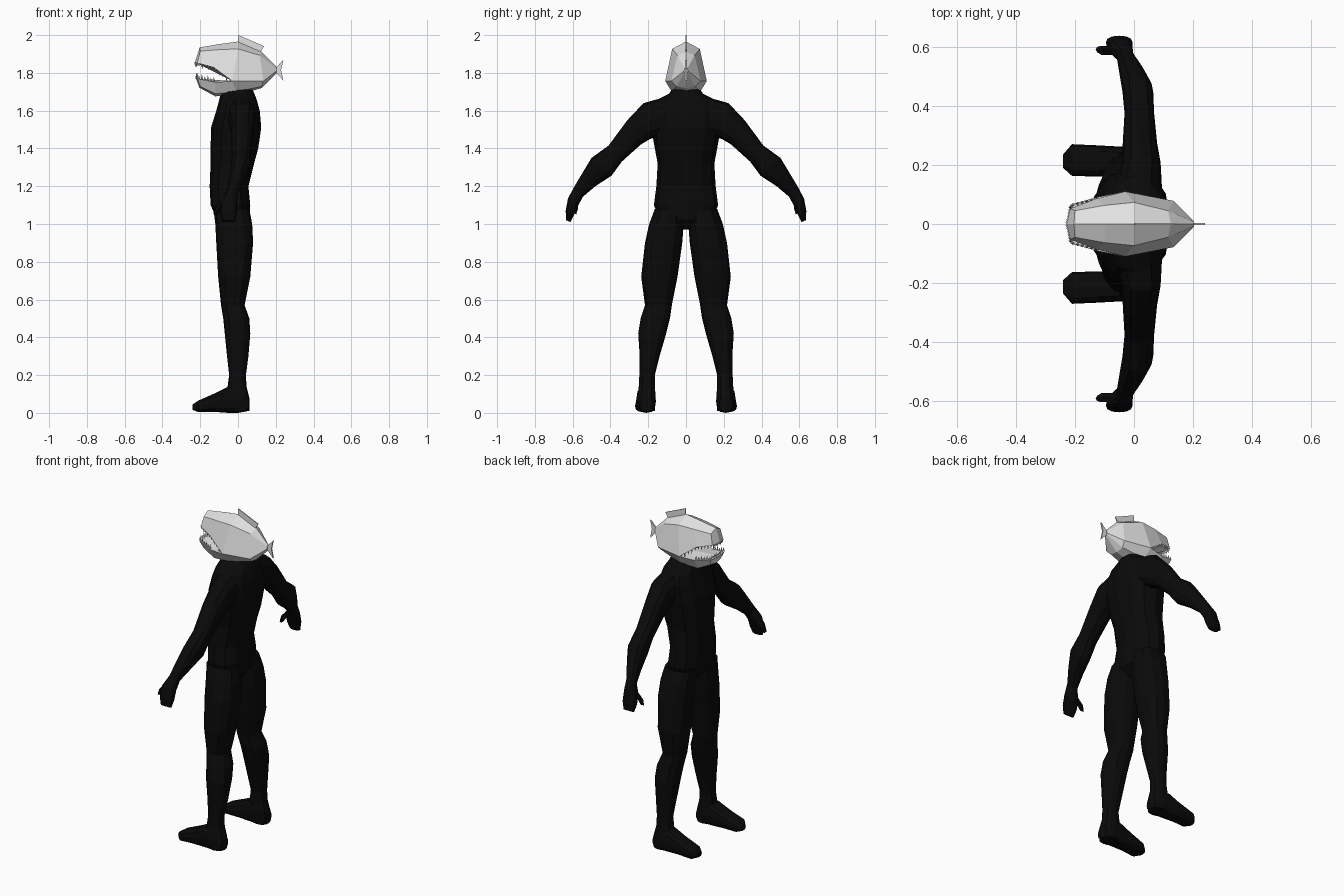
import bpy
import bmesh
import math
from mathutils import Vector

old_cube = bpy.data.objects.get("Cube")
if old_cube:
    bpy.data.objects.remove(old_cube, do_unlink=True)


def make_material(name, value):
    mat = bpy.data.materials.new(name)
    mat.use_nodes = True
    colour = (value, value, value, 1)
    mat.diffuse_color = colour
    shader = next(n for n in mat.node_tree.nodes if n.type == "BSDF_PRINCIPLED")
    shader.inputs["Base Color"].default_value = colour
    shader.inputs["Roughness"].default_value = 0.8
    return mat


black = make_material("suit black", 0.003)
grey = make_material("fish grey", 0.75)
white = make_material("tooth white", 0.85)


def finish(bm, name, mat, mirrored=False):
    """Turn a bmesh into a flat shaded object, optionally mirrored across y."""
    bmesh.ops.remove_doubles(bm, verts=bm.verts, dist=0.0005)
    bmesh.ops.recalc_face_normals(bm, faces=bm.faces)
    mesh = bpy.data.meshes.new(name)
    bm.to_mesh(mesh)
    bm.free()
    mesh.materials.append(mat)
    obj = bpy.data.objects.new(name, mesh)
    bpy.context.collection.objects.link(obj)
    if mirrored:
        mirror = obj.modifiers.new("Mirror", "MIRROR")
        mirror.use_axis = (False, True, False)
        mirror.use_clip = True
    return obj


def loft(name, rings, mirrored=False, sides=12, power=0.85):
    """Skin rounded sections, each given as centre, half axis u, half axis v."""
    def bulge(value):
        return math.copysign(abs(value) ** power, value)

    bm = bmesh.new()
    loops = []
    for centre, u, v in rings:
        loop = []
        for i in range(sides):
            angle = math.tau * i / sides
            point = centre + u * bulge(math.cos(angle)) + v * bulge(math.sin(angle))
            loop.append(bm.verts.new(point))
        loops.append(loop)
    for lower, upper in zip(loops, loops[1:]):
        for i in range(sides):
            j = (i + 1) % sides
            bm.faces.new((lower[i], lower[j], upper[j], upper[i]))
    bm.faces.new(loops[0])
    bm.faces.new(loops[-1])
    return finish(bm, name, black, mirrored)


def level_ring(z, x0, x1, y0, y1):
    return (Vector(((x0 + x1) / 2, (y0 + y1) / 2, z)),
            Vector(((x1 - x0) / 2, 0, 0)), Vector((0, (y1 - y0) / 2, 0)))


def upright_ring(x, y0, y1, z0, z1):
    return (Vector((x, (y0 + y1) / 2, (z0 + z1) / 2)),
            Vector((0, (y1 - y0) / 2, 0)), Vector((0, 0, (z1 - z0) / 2)))


def limb_ring(outer, inner, x, half):
    a, b = Vector((x, *outer)), Vector((x, *inner))
    return (a + b) / 2, Vector((half, 0, 0)), (a - b) / 2


# Torso: height, back and front extent, half width
torso = [
    (0.97, -0.06, 0.02, 0.035), (1.02, -0.11, 0.06, 0.14),
    (1.1, -0.145, 0.065, 0.17), (1.2, -0.15, 0.055, 0.157),
    (1.32, -0.145, 0.085, 0.15), (1.4, -0.145, 0.107, 0.165),
    (1.51, -0.143, 0.123, 0.185), (1.6, -0.115, 0.115, 0.19),
    (1.655, -0.1, 0.1, 0.16), (1.69, -0.092, 0.087, 0.09),
    (1.725, -0.08, 0.07, 0.065),
]
loft("torso", [level_ring(z, x0, x1, -w, w) for z, x0, x1, w in torso])

# Legs from hip to ankle
legs = [
    (1.08, -0.13, 0.06, 0.02, 0.165), (1.0, -0.12, 0.075, 0.012, 0.195),
    (0.9, -0.115, 0.08, 0.02, 0.217), (0.72, -0.105, 0.065, 0.045, 0.237),
    (0.57, -0.09, 0.035, 0.075, 0.217), (0.5, -0.078, 0.06, 0.085, 0.24),
    (0.42, -0.07, 0.065, 0.105, 0.253), (0.3, -0.058, 0.055, 0.14, 0.245),
    (0.2, -0.047, 0.042, 0.165, 0.247), (0.14, -0.055, 0.045, 0.165, 0.25),
    (0.08, -0.055, 0.06, 0.16, 0.258), (0.01, -0.04, 0.06, 0.165, 0.255),
]
loft("legs", [level_ring(*r) for r in legs], mirrored=True)

# Feet from heel to pointed toe
feet = [
    (0.055, 0.175, 0.245, 0.01, 0.08), (0, 0.16, 0.262, 0, 0.13),
    (-0.05, 0.16, 0.262, 0, 0.14), (-0.12, 0.16, 0.266, 0.005, 0.105),
    (-0.21, 0.163, 0.27, 0.005, 0.065), (-0.24, 0.19, 0.235, 0.015, 0.045),
]
loft("feet", [upright_ring(*r) for r in feet], mirrored=True, power=0.7)

# Arms and hands: outer (y, z), inner (y, z), centre x, half depth
arms = [
    ((0.1, 1.675), (0.13, 1.47), 0.01, 0.085),
    ((0.225, 1.64), (0.19, 1.45), 0.025, 0.065),
    ((0.31, 1.55), (0.24, 1.42), 0.02, 0.058),
    ((0.41, 1.415), (0.34, 1.33), 0.018, 0.05),
    ((0.5, 1.35), (0.395, 1.255), 0.013, 0.052),
    ((0.545, 1.275), (0.48, 1.2), -0.008, 0.042),
    ((0.59, 1.2), (0.545, 1.145), -0.03, 0.029),
    ((0.625, 1.135), (0.57, 1.1), -0.048, 0.043),
    ((0.637, 1.07), (0.592, 1.05), -0.05, 0.045),
    ((0.635, 1.02), (0.612, 1.01), -0.05, 0.035),
]
loft("arms_and_hands", [limb_ring(*r) for r in arms], mirrored=True)

thumbs = [
    ((0.605, 1.14), (0.57, 1.12), -0.06, 0.02),
    ((0.605, 1.1), (0.57, 1.08), -0.1, 0.018),
    ((0.6, 1.06), (0.58, 1.05), -0.118, 0.012),
]
loft("thumbs", [limb_ring(*r) for r in thumbs], mirrored=True, sides=6)

# Fish head: half sections running from the ridge to the keel
upper_front = [(-0.203, 0, 1.935), (-0.2, 0.045, 1.915), (-0.215, 0.052, 1.852)]
upper_mid = [(-0.1, 0, 1.952), (-0.1, 0.063, 1.923), (-0.13, 0.085, 1.83)]
crown = [(0, 0, 1.966), (0, 0.073, 1.927), (-0.03, 0.11, 1.757)]
throat = [(-0.03, 0.11, 1.757), (-0.01, 0.075, 1.7), (0, 0, 1.682)]
rear = [(0.125, 0, 1.912), (0.115, 0.045, 1.893), (0.135, 0.078, 1.757),
        (0.125, 0.05, 1.728), (0.125, 0, 1.72)]
tail_root = [(0.203, 0, 1.833), (0.203, 0.008, 1.825), (0.203, 0.01, 1.81),
             (0.203, 0.008, 1.803), (0.203, 0, 1.797)]
jaw_front = [(-0.215, 0.066, 1.77), (-0.2, 0.05, 1.728), (-0.205, 0, 1.722)]
jaw_mid = [(-0.12, 0.092, 1.75), (-0.12, 0.062, 1.69), (-0.12, 0, 1.676)]
lip_tip, jaw_tip, gullet = (-0.228, 0, 1.856), (-0.222, 0, 1.77), (-0.03, 0, 1.757)

bm = bmesh.new()


def add_face(*points):
    bm.faces.new([bm.verts.new(p) for p in points])


def skin(*columns):
    for left, right in zip(columns, columns[1:]):
        for i in range(len(left) - 1):
            add_face(left[i], left[i + 1], right[i + 1], right[i])


skin(upper_front, upper_mid, crown)
skin(jaw_front, jaw_mid, throat)
skin(crown + throat[1:], rear, tail_root)
# Snout, chin, palate and mouth floor
add_face(*upper_front, lip_tip)
add_face(*jaw_front, jaw_tip)
for tip, front, mid in ((lip_tip, upper_front[2], upper_mid[2]),
                        (jaw_tip, jaw_front[0], jaw_mid[0])):
    add_face(tip, front, mid)
    add_face(tip, mid, gullet)
    add_face(gullet, mid, throat[0])
add_face(*tail_root)
finish(bm, "fish_head", grey, mirrored=True)


# Thin fins cut from side outlines
def fin(name, outline, thickness):
    bm = bmesh.new()
    face = bm.faces.new([bm.verts.new((x, -thickness / 2, z)) for x, z in outline])
    grown = bmesh.ops.extrude_face_region(bm, geom=[face])["geom"]
    moved = [g for g in grown if isinstance(g, bmesh.types.BMVert)]
    bmesh.ops.translate(bm, verts=moved, vec=(0, thickness, 0))
    finish(bm, name, grey)


fin("dorsal_fin", [(0, 1.95), (0.003, 2), (0.137, 1.942), (0.115, 1.9)], 0.006)
fin("tail_fin", [(0.19, 1.83), (0.205, 1.832), (0.24, 1.868), (0.228, 1.815),
                 (0.24, 1.76), (0.205, 1.797), (0.19, 1.8)], 0.008)


# Teeth: small spikes spaced along each lip
def teeth(name, path, count, length):
    bm = bmesh.new()
    points = [Vector(p) for p in path]
    for a, b in zip(points, points[1:]):
        for i in range(count):
            base = a.lerp(b, (i + 0.5) / count)
            base.y *= 0.95
            size = length * (1 if i % 2 else 0.7)
            radius = 0.006
            corners = [bm.verts.new(base + Vector((radius * math.cos(t), radius * math.sin(t), 0)))
                       for t in (math.tau * k / 4 for k in range(4))]
            tip = bm.verts.new(base + Vector((0, 0, size)))
            for k in range(4):
                bm.faces.new((corners[k], corners[(k + 1) % 4], tip))
            bm.faces.new(corners)
    finish(bm, name, white, mirrored=True)


teeth("upper_teeth", [lip_tip, upper_front[2], upper_mid[2], crown[2]], 5, -0.025)
teeth("lower_teeth", [jaw_tip, jaw_front[0], jaw_mid[0]], 6, 0.03)
